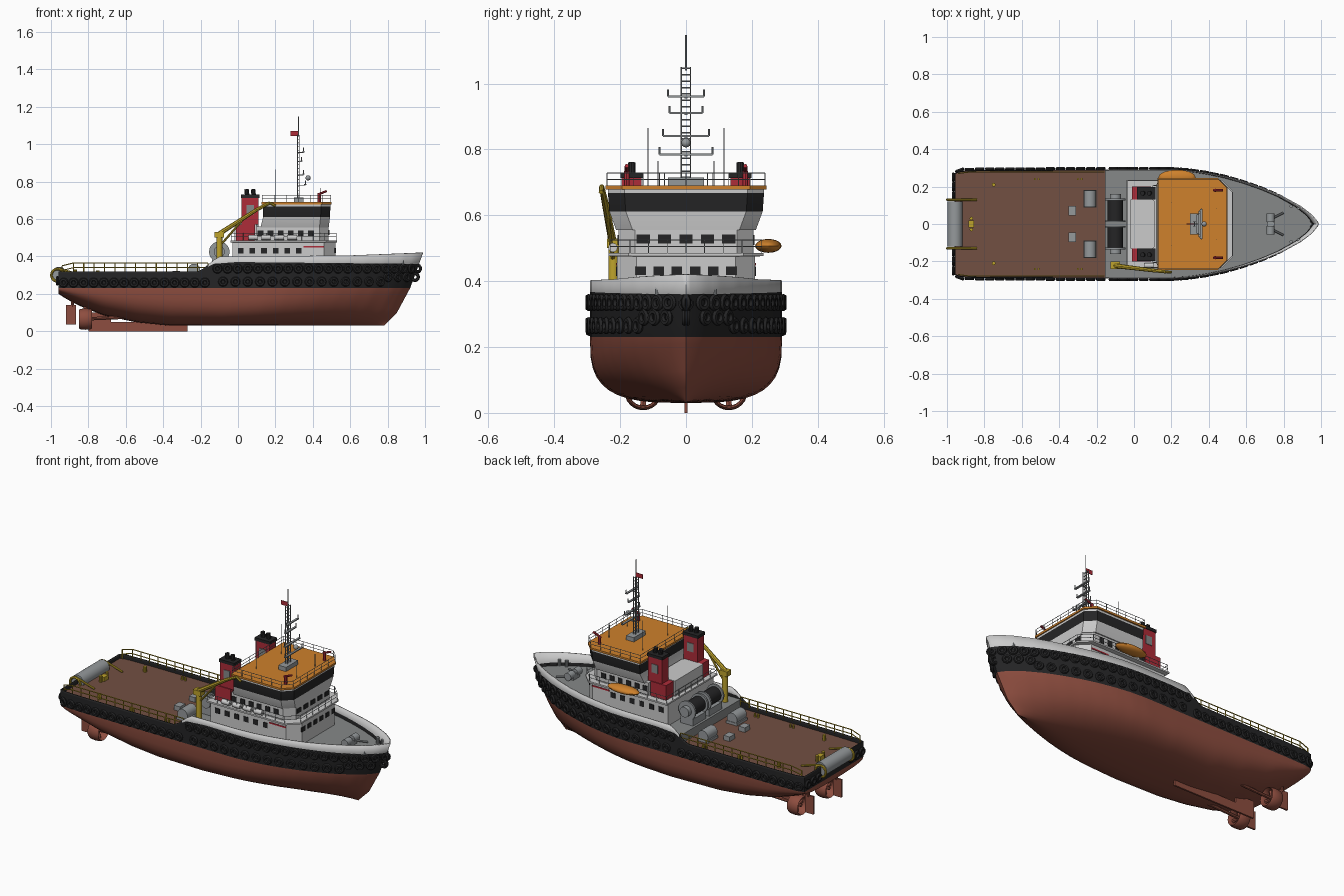
import bpy, bmesh, math
from mathutils import Vector, Matrix

cube = bpy.data.objects.get("Cube")
if cube:
    bpy.data.objects.remove(cube)

def material(name, r, g, b):
    m = bpy.data.materials.new(name)
    m.use_nodes = True
    m.diffuse_color = (r, g, b, 1)
    m.node_tree.nodes["Principled BSDF"].inputs["Base Color"].default_value = (r, g, b, 1)
    return m

oxide = material("oxide red", .27, .075, .05)
black = material("black", .018, .018, .019)
white = material("off white", .6, .6, .6)
grey = material("deck grey", .24, .25, .25)
brown = material("deck brown", .17, .08, .055)
orange = material("orange", .62, .22, .025)
yellow = material("yellow", .52, .37, .025)
red = material("signal red", .42, .025, .04)
steel = material("steel", .3, .32, .33)

def finish(name, bm, *mats, weld=False):
    if weld:
        bmesh.ops.remove_doubles(bm, verts=bm.verts, dist=.0003)
    bmesh.ops.recalc_face_normals(bm, faces=bm.faces)
    mesh = bpy.data.meshes.new(name)
    bm.to_mesh(mesh)
    bm.free()
    ob = bpy.data.objects.new(name, mesh)
    bpy.context.collection.objects.link(ob)
    for m in mats:
        mesh.materials.append(m)
    bpy.ops.object.select_all(action='DESELECT')
    ob.select_set(True)
    bpy.context.view_layer.objects.active = ob
    bpy.ops.object.shade_smooth_by_angle(angle=math.radians(35))
    return ob

def box(bm, x0, x1, y0, y1, z0, z1):
    size = Matrix.Diagonal((x1 - x0, y1 - y0, z1 - z0, 1))
    at = Matrix.Translation(((x0 + x1) / 2, (y0 + y1) / 2, (z0 + z1) / 2))
    bmesh.ops.create_cube(bm, size=1, matrix=at @ size)

def rod(bm, a, b, r, sides=6, r2=None):
    a, b = Vector(a), Vector(b)
    turn = (b - a).to_track_quat('Z', 'Y').to_matrix().to_4x4()
    bmesh.ops.create_cone(bm, cap_ends=True, segments=sides, radius1=r, radius2=r if r2 is None else r2,
                          depth=(b - a).length, matrix=Matrix.Translation((a + b) / 2) @ turn)

def ball(bm, at, r, scale=(1, 1, 1)):
    bmesh.ops.create_uvsphere(bm, u_segments=16, v_segments=10, radius=r,
                              matrix=Matrix.Translation(at) @ Matrix.Diagonal((*scale, 1)))

def ring(bm, at, axis, major, minor, n=14, k=6, stretch=1):
    turn = Vector(axis).to_track_quat('Z', 'Y').to_matrix()
    grid = []
    for i in range(n):
        a = math.tau * i / n
        row = []
        for j in range(k):
            b = math.tau * j / k
            d = major + minor * math.cos(b)
            p = Vector((d * math.cos(a), d * math.sin(a), stretch * minor * math.sin(b)))
            row.append(bm.verts.new(Vector(at) + turn @ p))
        grid.append(row)
    for i in range(n):
        for j in range(k):
            p, q = grid[i], grid[(i + 1) % n]
            bm.faces.new((p[j], q[j], q[(j + 1) % k], p[(j + 1) % k]))

def tiers(name, levels, *mats):
    """Stack of outlines (z, x0, x1, half width, corner cut, material of the tier above)."""
    bm = bmesh.new()
    loops = []
    for z, x0, x1, w, c, _ in levels:
        pts = [(x0, -w), (x1 - c, -w), (x1, c - w), (x1, w - c), (x1 - c, w), (x0, w)]
        loops.append([bm.verts.new((x, y, z)) for x, y in pts])
    bm.faces.new(loops[0])
    bm.faces.new(loops[-1]).material_index = levels[-1][5]
    for lo, hi, lev in zip(loops, loops[1:], levels):
        for i in range(6):
            j = (i + 1) % 6
            bm.faces.new((lo[i], lo[j], hi[j], hi[i])).material_index = lev[5]
    return finish(name, bm, *mats)

def rail(bm, pts, height, gap, r):
    up = Vector((0, 0, height))
    for a, b in zip(pts, pts[1:]):
        a, b = Vector(a), Vector(b)
        for f in (.5, 1):
            rod(bm, a + up * f, b + up * f, r, 5)
        n = max(1, round((b - a).length / gap))
        for i in range(n + 1):
            p = a.lerp(b, i / n)
            rod(bm, p, p + up, r, 5)

def interp(table, x):
    for (a, p), (b, q) in zip(table, table[1:]):
        if x <= b:
            return p + (q - p) * max(0, x - a) / (b - a)
    return table[-1][1]

# Hull lines
STERN, WATER = -.96, .23
STEM = [(.03, .78), (.1, .85), (.23, .92), (.42, .99)]
BEAM = [(0, .272), (.02, .286), (.1, .29), (.6, .292), (.65, .286), (.7, .272), (.75, .252), (.8, .225),
        (.85, .192), (.9, .151), (.95, .097), (.98, .052), (.993, .022), (1, 0)]
KEEL = [(-.96, .2), (-.92, .175), (-.85, .14), (-.7, .085), (-.5, .048), (-.3, .03), (1, .03)]
FULL = [(0, 2.6), (.5, 3.2), (.8, 2.2), (1, 1.6)]
SIDE_TOP = [(-.96, .31), (-.19, .31), (-.13, .36), (0, .37), (.5, .365), (1, .36)]
RAIL_TOP = [(-.96, .32), (-.19, .32), (-.13, .375), (-.1, .4), (.6, .405), (1, .42)]

def side(x, z):
    return interp(BEAM, (x - STERN) / (interp(STEM, z) - STERN))

bm = bmesh.new()
stations = []
for i in range(81):
    u = 1 - (1 - i / 80) ** 1.25
    x = STERN + 1.95 * u
    beam, keel, p = interp(BEAM, u), interp(KEEL, x), 2 / interp(FULL, u)
    half = []
    for k in range(11):
        a = math.pi / 2 * k / 10
        half.append((beam * max(0, math.sin(a)) ** p, WATER - (WATER - keel) * max(0, math.cos(a)) ** p))
    top = interp(SIDE_TOP, x)
    half += [(beam, (WATER + top) / 2), (beam, top), (beam, interp(RAIL_TOP, x))]
    section = [(-y, z) for y, z in half[:0:-1]] + half
    stations.append([bm.verts.new((STERN + (interp(STEM, z) - STERN) * u, y, z)) for y, z in section])
for a, b in zip(stations, stations[1:]):
    for j in range(len(a) - 1):
        f = bm.faces.new((a[j], b[j], b[j + 1], a[j + 1]))
        row = max(13 - j, j - 12)
        f.material_index = 0 if row <= 10 else 2 if row == 13 and a[j].co.x > -.16 else 1
count = len(stations[0])
bm.faces.new(stations[0][3:count - 3])
for j in range(3):
    f = bm.faces.new((stations[0][j], stations[0][j + 1], stations[0][count - 2 - j], stations[0][count - 1 - j]))
    f.material_index = 1
hull = finish("hull", bm, oxide, black, white, weld=True)
shell = hull.modifiers.new("plating", 'SOLIDIFY')
shell.thickness, shell.offset = .006, -1

# Decks
def deck(name, x0, x1, z, mat):
    bm = bmesh.new()
    last = None
    for i in range(41):
        x = x0 + (x1 - x0) * i / 40
        w = max(side(x, z) - .003, .0005)
        pair = [bm.verts.new((x, -w, z)), bm.verts.new((x, w, z))]
        if last:
            bm.faces.new((last[0], pair[0], pair[1], last[1]))
        last = pair
    finish(name, bm, mat)

deck("aft_deck", STERN + .004, -.15, .295, brown)
deck("fore_deck", -.15, interp(STEM, .345) - .004, .345, grey)
bm = bmesh.new()
box(bm, -.155, -.148, -.286, .286, .29, .346)
finish("deck_step", bm, grey)

# Tyre fenders
bm = bmesh.new()
for z, x, end, gap in ((.335, -.11, .965, .054), (.26, -.93, -.14, .054), (.265, -.08, .76, .066), (.29, .8, .95, .06)):
    while x < end:
        slope = (side(x + .004, z) - side(x - .004, z)) / .008
        out = Vector((-slope, 1, 0)).normalized()
        p = Vector((x, side(x, z), z)) + out * .005
        for s in (-1, 1):
            ring(bm, (p.x, s * p.y, z), (out.x, s * out.y, 0), .0175, .009)
        x += gap / math.hypot(1, slope)
for s in (-1, 1):
    for y in (.15, .2, .25):
        ring(bm, (STERN - .006, s * y, .27), (1, 0, 0), .0175, .009)
finish("tyre_fenders", bm, black)

# Skeg, propeller nozzles and rudders
bm = bmesh.new()
box(bm, -.8, -.27, -.005, .005, 0, .05)
box(bm, -.8, -.68, -.005, .005, .04, .1)
for s in (-1, 1):
    ring(bm, (-.815, s * .13, .065), (1, 0, 0), .05, .007, 24, 8, 5)
    rod(bm, (-.84, s * .13, .065), (-.6, s * .13, .075), .009, 8)
    box(bm, -.825, -.805, s * .13 - .006, s * .13 + .006, .11, .16)
    box(bm, -.92, -.865, s * .13 - .005, s * .13 + .005, .035, .14)
    rod(bm, (-.885, s * .13, .13), (-.885, s * .13, .2), .008, 8)
    for k in range(4):
        a = math.pi / 2 * k
        rod(bm, (-.815, s * .13, .065),
            (-.81, s * .13 + .043 * math.cos(a), .065 + .043 * math.sin(a)), .005, 6, .011)
finish("underwater_gear", bm, oxide)

# Superstructure
tiers("lower_house", [(.34, -.03, .52, .21, .06, 0), (.475, -.03, .52, .21, .06, 0), (.476, -.04, .53, .235, .06, 0),
                      (.485, -.04, .53, .235, .06, 0)], white)
tiers("upper_house", [(.48, .1, .485, .205, .05, 0), (.56, .1, .485, .205, .05, 0)], white)
tiers("aft_casing", [(.48, -.02, .11, .13, .01, 0), (.575, -.02, .11, .13, .01, 0)], white)
tiers("bridge", [(.555, .12, .485, .212, .05, 0), (.612, .135, .492, .233, .05, 1), (.668, .135, .494, .237, .05, 0),
                 (.68, .135, .494, .237, .05, 0)], white, black)
tiers("bridge_roof", [(.679, .125, .5, .245, .05, 0), (.69, .125, .5, .245, .05, 0)], orange)

bm = bmesh.new()
for i in range(6):
    for s in (-1, 1):
        for x, y, z in ((.015 + i * .062, .21, .43), (.12 + i * .054, .205, .525)):
            box(bm, x - .015, x + .015, s * y - .003, s * y + .003, z - .015, z + .015)
    y = (i - 2.5) * .055
    box(bm, .517, .523, y - .016, y + .016, .418, .445)
for i in range(5):
    y = (i - 2) * .065
    box(bm, .482, .488, y - .02, y + .02, .515, .542)
finish("cabin_windows", bm, black)

bm = bmesh.new()
for s in (-1, 1):
    box(bm, .35, .46, s * .21 - .003, s * .21 + .003, .447, .455)
finish("side_stripes", bm, red)

# Funnels
stacks, caps, plates = bmesh.new(), bmesh.new(), bmesh.new()
for s in (-1, 1):
    y = s * .165
    box(stacks, -.01, .09, y - .035, y + .035, .48, .572)
    box(stacks, .02, .11, y - .03, y + .03, .57, .715)
    box(caps, .015, .115, y - .034, y + .034, .713, .73)
    for x in (.05, .085):
        rod(caps, (x, y, .72), (x - .005, y, .76), .012, 10)
    box(plates, .045, .085, y - .033, y + .033, .625, .675)
finish("funnels", stacks, red)
finish("funnel_caps", caps, black)
finish("funnel_plates", plates, grey)

# Railings
bm = bmesh.new()
for s in (-1, 1):
    rail(bm, [(-.035, 0, .485), (-.035, s * .23, .485), (.465, s * .23, .485), (.525, s * .17, .485), (.525, 0, .485)],
         .04, .06, .0015)
    rail(bm, [(.13, 0, .69), (.13, s * .24, .69), (.45, s * .24, .69), (.495, s * .195, .69), (.495, 0, .69)],
         .038, .07, .0015)
finish("house_railings", bm, steel)

bm = bmesh.new()
for s in (-1, 1):
    rail(bm, [(-.94, s * .27, .3), (-.88, s * .278, .315), (-.16, s * .278, .315)], .05, .055, .003)
    # stern arches, bollards and tow pins
    ring(bm, (-.965, s * .13, .3), (0, 1, 0), .033, .007, 20, 8)
    rod(bm, (-.96, s * .13, .335), (-.84, s * .13, .3), .006, 8)
    rod(bm, (-.75, s * .21, .295), (-.75, s * .21, .325), .01, 10)
    for x in (-.53, -.51, -.3, -.28):
        rod(bm, (x, s * .24, .295), (x, s * .24, .315), .006, 8)
    rod(bm, (-.87, s * .03, .295), (-.87, s * .03, .33), .009, 10)
box(bm, -.885, -.855, -.02, .02, .295, .32)
finish("aft_rails_and_fittings", bm, yellow)

# Crane
bm = bmesh.new()
rod(bm, (-.1, -.22, .345), (-.1, -.22, .51), .016, 12)
box(bm, -.125, -.075, -.24, -.2, .5, .53)
rod(bm, (-.11, -.222, .515), (.1, -.248, .65), .013, 8, .01)
rod(bm, (.1, -.248, .65), (.17, -.256, .687), .01, 8, .008)
rod(bm, (.17, -.256, .687), (.2, -.258, .67), .007, 8)
rod(bm, (-.085, -.222, .47), (.02, -.238, .59), .006, 8)
finish("crane", bm, yellow)

# Stern roller, winches and bow windlass
bm, dark = bmesh.new(), bmesh.new()
rod(bm, (-.957, -.12, .305), (-.957, .12, .305), .04, 24)
for s in (-1, 1):
    for y in (.01, .125):
        rod(bm, (-.1, s * y, .425), (-.1, s * (y + .01), .425), .055, 20)
    rod(dark, (-.1, s * .02, .425), (-.1, s * .125, .425), .042, 20)
    rod(bm, (-.1, s * .135, .425), (-.1, s * .16, .425), .03, 14)
    box(bm, -.14, -.06, s * .075 - .06, s * .075 + .06, .345, .385)
    rod(bm, (-.235, s * .09, .328), (-.235, s * .18, .328), .033, 18)
    box(bm, -.27, -.2, s * .135 - .048, s * .135 + .048, .295, .31)
    box(bm, -.35, -.31, s * .07 - .025, s * .07 + .025, .295, .322)
    rod(bm, (.73, s * .01, .37), (.73, s * .055, .37), .022, 14)
    rod(bm, (.74, s * .03, .36), (.8, s * .06, .355), .006, 8)
    for x, y in ((.84, .095), (.88, .085)):
        rod(bm, (x, s * y, .345), (x, s * y, .38), .009, 10)
box(bm, .71, .75, -.03, .03, .345, .375)
finish("winches_and_roller", bm, steel)
finish("winch_drums", dark, black)

# Lifeboat and liferaft canisters
bm = bmesh.new()
ball(bm, (.23, .25, .507), .1, (1, .4, .21))
finish("lifeboat", bm, orange)
bm = bmesh.new()
for x in (.08, .15, .22, .29):
    rod(bm, (x - .025, -.222, .502), (x + .025, -.222, .502), .014, 12)
finish("liferafts", bm, white)

# Mast with crossbars, radar and aerials
bm = bmesh.new()
for y in (-.014, .014):
    for x in (.318, .33):
        rod(bm, (x, y, .69), (x, y, 1.05), .0022, 5)
for i in range(19):
    rod(bm, (.324, -.014, .695 + i * .0195), (.324, .014, .695 + i * .0195), .0025, 5)
rod(bm, (.324, 0, 1.04), (.324, 0, 1.147), .0025, 6)
for x, z, w in ((.35, .96, .055), (.34, .91, .05), (.35, .84, .07), (.36, .785, .08)):
    box(bm, x - .006, x + .006, -w, w, z - .003, z + .003)
    box(bm, .32, x, -.004, .004, z - .006, z - .002)
    for s in (-1, 1):
        rod(bm, (x, s * w, z), (x, s * w, z + .022), .003, 6)
ball(bm, (.375, 0, .82), .014)
box(bm, .3, .35, -.055, .055, .69, .715)
for s in (-1, 1):
    rod(bm, (.2, s * .115, .69), (.2, s * .115, .865), .0018, 5)
    rod(bm, (.44, s * .085, .69), (.44, s * .085, .765), .0018, 5)
finish("mast", bm, steel)

# Flag and fire monitors
bm = bmesh.new()
box(bm, .28, .322, -.0015, .0015, 1.045, 1.07)
for s in (-1, 1):
    rod(bm, (.435, s * .18, .69), (.435, s * .18, .735), .009, 8)
    rod(bm, (.425, s * .18, .73), (.475, s * .18, .75), .006, 8)
finish("flag_and_monitors", bm, red)
